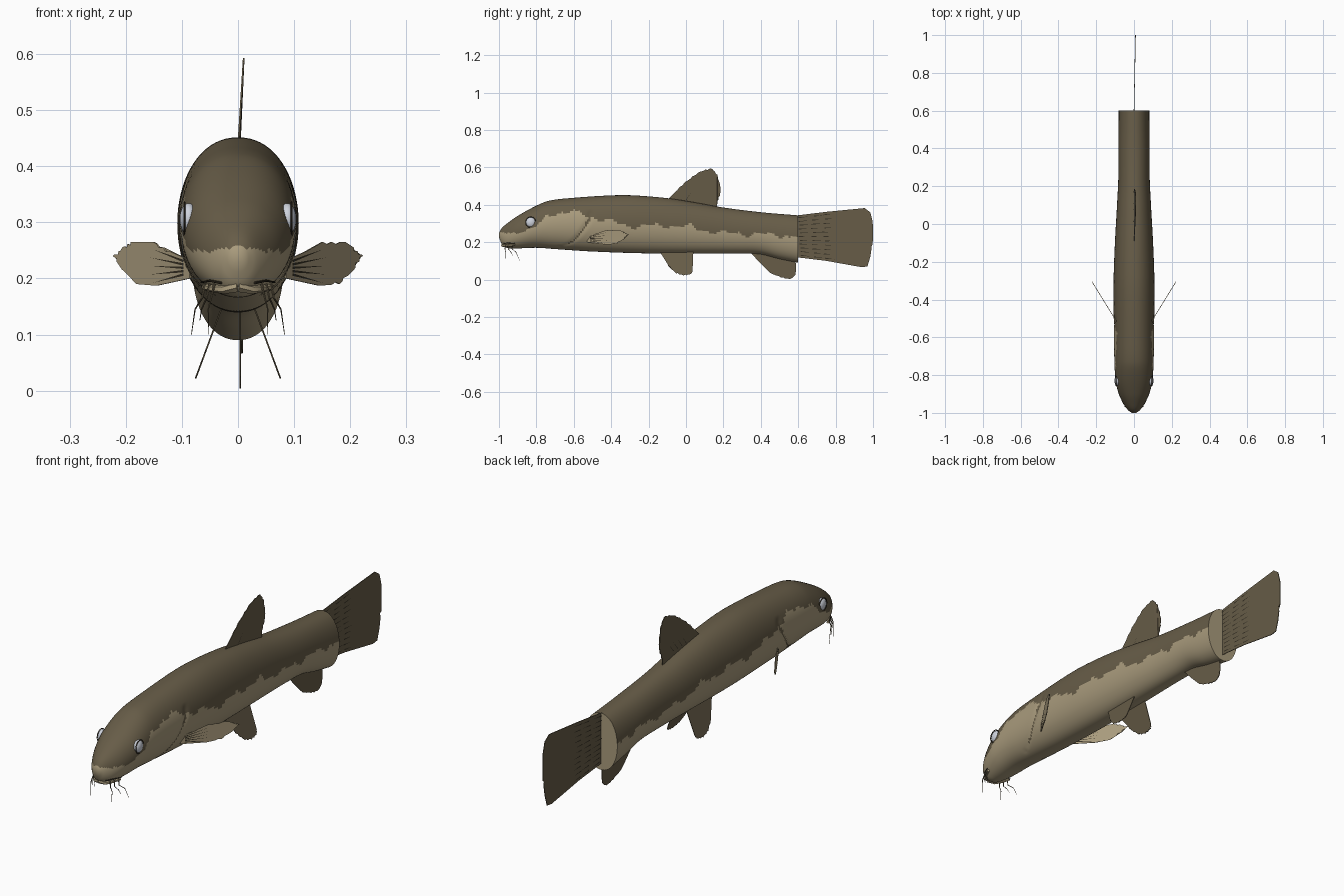
import bpy, bmesh, math, random
from mathutils import Vector

if "Cube" in bpy.data.objects:
    bpy.data.objects.remove(bpy.data.objects["Cube"])

random.seed(4)


def material(name, rgb):
    m = bpy.data.materials.new(name)
    m.diffuse_color = (*rgb, 1)
    m.use_nodes = True
    m.node_tree.nodes["Principled BSDF"].inputs["Base Color"].default_value = m.diffuse_color
    return m


BROWN = material("brown back", (0.135, 0.108, 0.064))
TAN = material("tan belly", (0.40, 0.33, 0.205))
DARK = material("dark rays", (0.035, 0.028, 0.017))
WHITE = material("pale eye", (0.62, 0.65, 0.72))


def add_mesh(name, bm, mats, smooth=True):
    bmesh.ops.recalc_face_normals(bm, faces=bm.faces)
    me = bpy.data.meshes.new(name)
    bm.to_mesh(me)
    bm.free()
    for m in mats:
        me.materials.append(m)
    ob = bpy.data.objects.new(name, me)
    bpy.context.collection.objects.link(ob)
    if smooth:
        bpy.ops.object.select_all(action='DESELECT')
        bpy.context.view_layer.objects.active = ob
        ob.select_set(True)
        bpy.ops.object.shade_smooth_by_angle(angle=math.radians(40))
    return ob


def spline(points, t):
    """Smooth interpolation of (t, value) pairs with limited slopes."""
    n = len(points)
    i = 0
    while i < n - 2 and t > points[i + 1][0]:
        i += 1

    def slope(k):
        a, b = points[max(k - 1, 0)], points[min(k + 1, n - 1)]
        return (b[1] - a[1]) / (b[0] - a[0])
    (t0, v0), (t1, v1) = points[i], points[i + 1]
    d = t1 - t0
    s = min(max((t - t0) / d, 0), 1)
    return ((2*s**3 - 3*s*s + 1) * v0 + (s**3 - 2*s*s + s) * d * slope(i)
            + (3*s*s - 2*s**3) * v1 + (s**3 - s*s) * d * slope(i + 1))


# Body profiles along y
TOP = [(-1, .25), (-.985, .275), (-.95, .305), (-.9, .34), (-.8, .395), (-.73, .422), (-.6, .437),
       (-.4, .45), (-.28, .45), (-.1, .435), (.05, .412), (.2, .385), (.4, .36), (.6, .343)]
LOW = [(-1, .225), (-.985, .19), (-.96, .17), (-.92, .166), (-.8, .17), (-.7, .163), (-.5, .15),
       (-.2, .14), (.3, .14), (.4, .135), (.5, .11), (.6, .09)]
WIDE = [(-1, .012), (-.985, .032), (-.95, .057), (-.9, .08), (-.84, .096), (-.75, .103),
        (-.6, .106), (-.3, .108), (-.1, .101), (.1, .09), (.25, .083), (.6, .081)]
EDGE = [(-1, .25), (-.9, .252), (-.8, .285), (-.72, .352), (-.58, .355), (-.45, .32), (-.3, .29),
        (0, .282), (.2, .25), (.4, .24), (.6, .232)]


def gill(z):
    return -.68 + .16 * math.sqrt(max(0, min(1, (z - .18) / .15)))


# Body: lofted rings with a gill crease
bm = bmesh.new()
rings = []
SEG, STEPS = 72, 170
for i in range(STEPS + 1):
    y = -1 + 1.6 * (i / STEPS) ** 1.12
    hi, lo, w = spline(TOP, y), spline(LOW, y), spline(WIDE, y)
    ring = []
    for j in range(SEG):
        a = 2 * math.pi * j / SEG
        c, s = math.cos(a), math.sin(a)
        x = w * math.copysign(abs(c) ** .92, c)
        z = (hi + lo) / 2 + (hi - lo) / 2 * s
        if .17 < z < .36:
            x *= 1 - .05 * math.exp(-((y - gill(z) - .008) / .013) ** 2)
        ring.append(bm.verts.new((x, y, z)))
    rings.append(ring)
for r0, r1 in zip(rings, rings[1:]):
    for j in range(SEG):
        k = (j + 1) % SEG
        bm.faces.new((r0[j], r0[k], r1[k], r1[j]))
bm.faces.new(rings[0])
bm.faces.new(rings[-1])
# Ragged border between back and belly
for f in bm.faces:
    p = f.calc_center_median()
    wave = .010 * math.sin(31 * p.y + 1) + .007 * math.sin(73 * p.y) + random.uniform(-.004, .004)
    if p.y < -.8:
        wave *= .4
    crease = .19 < p.z < .33 and 0 < p.y - gill(p.z) < .013
    cap = p.y > .599
    f.material_index = 0 if (p.z > spline(EDGE, p.y) + wave or crease) and not cap else 1
add_mesh("body", bm, [BROWN, TAN])


def ellipsoid(name, center, size, mat):
    b = bmesh.new()
    bmesh.ops.create_uvsphere(b, u_segments=24, v_segments=14, radius=1)
    for v in b.verts:
        v.co = Vector(center) + Vector([v.co[k] * size[k] for k in range(3)])
    return add_mesh(name, b, [mat])


def tube(name, points, radius, mat, taper=.3):
    b = bmesh.new()
    prev = None
    n = len(points)
    for i, p in enumerate(points):
        t = (Vector(points[min(i + 1, n - 1)]) - Vector(points[max(i - 1, 0)])).normalized()
        u = t.orthogonal().normalized()
        if abs(t.x) < .99:
            u = t.cross(Vector((1, 0, 0))).normalized()
        v = t.cross(u)
        r = radius * (1 + (taper - 1) * i / (n - 1))
        ring = [b.verts.new(Vector(p) + r * (u * math.cos(a * math.pi / 3) + v * math.sin(a * math.pi / 3)))
                for a in range(6)]
        if prev:
            for j in range(6):
                b.faces.new((prev[j], prev[(j + 1) % 6], ring[(j + 1) % 6], ring[j]))
        else:
            b.faces.new(ring)
        prev = ring
    b.faces.new(prev)
    return add_mesh(name, b, [mat])


def fin(name, outline, place, mat, rays=(), ragged=(0, 0)):
    """Thin plate from a 2D outline; place maps (u, v, side offset) to 3D."""
    pts = []
    for i, (p, q) in enumerate(zip(outline, outline[1:] + outline[:1])):
        steps = 5 if ragged[0] <= i < ragged[1] else 1
        for k in range(steps):
            t = k / steps
            d = Vector((q[1] - p[1], p[0] - q[0])).normalized() * (.004 if k % 2 else 0)
            pts.append((p[0] + (q[0] - p[0]) * t + d.x, p[1] + (q[1] - p[1]) * t + d.y))
    b = bmesh.new()
    sides = [[b.verts.new(place(u, v, o)) for u, v in pts] for o in (-.0015, .0015)]
    b.faces.new(sides[0])
    b.faces.new(sides[1][::-1])
    for i in range(len(pts)):
        k = (i + 1) % len(pts)
        b.faces.new((sides[0][i], sides[0][k], sides[1][k], sides[1][i]))
    bmesh.ops.triangulate(b, faces=[f for f in b.faces if len(f.verts) > 4])
    # Dark painted rays on both faces
    for (u0, v0), (u1, v1), w in rays:
        n = Vector((v0 - v1, u1 - u0)).normalized() * w
        for o in (-.0025, .0025):
            f = b.faces.new([b.verts.new(place(u, v, o)) for u, v in (
                (u0 + n.x, v0 + n.y), (u0 - n.x, v0 - n.y), (u1, v1))])
            f.material_index = 1
    return add_mesh(name, b, [mat, DARK], smooth=False)


# Tail fin with broken ray streaks
streaks = []
for i in range(11):
    t = (i + .5) / 11
    for a, e in ((.605, .66), (.68, .73), (.74, .79)):
        s = random.uniform(-.012, .012)
        za, ze = [.12 + .22 * t + (y - .6) * (t - .5) * .25 for y in (a, e)]
        streaks.append(((a + s, za), (e + s, ze), .0028))
fin("tail_fin", [(.585, .12), (.75, .10), (.94, .066), (.97, .07), (.985, .12), (.992, .165), (.975, .18),
                 (.998, .19), (1, .25), (.998, .31), (.985, .36), (.955, .382), (.75, .362), (.585, .342)],
    lambda u, v, o: (o + .008 * (u - .6) / .4, u, v), BROWN, streaks)

# Dorsal fin, leaning slightly
fin("dorsal_fin", [(-.1, .425), (.165, .37), (.168, .42), (.184, .47), (.17, .55), (.14, .592), (.08, .578),
                   (.01, .53), (-.06, .465)],
    lambda u, v, o: (o + .01 * max(0, v - .43) / .16, u, v), BROWN,
    [((.0 + .03 * i, .425), (.03 + .032 * i, .47), .0015) for i in range(4)], (2, 8))

# Anal fin
fin("anal_fin", [(.34, .15), (.39, .095), (.44, .045), (.5, .017), (.55, .004), (.58, .02), (.588, .06), (.585, .13)],
    lambda u, v, o: (o + .004, u, v), BROWN, [], (2, 6))

PECTORAL = [(.085, .232), (.12, .248), (.15, .265), (.19, .265), (.205, .255), (.222, .24), (.205, .215),
            (.18, .19), (.145, .187), (.085, .2)]
PELVIC = [(-.15, .165), (-.1, .085), (-.06, .04), (-.02, .025), (.02, .028), (.035, .045), (.04, .165)]
for side, word in ((-1, "left"), (1, "right")):
    # Paired fins
    fin(word + "_pectoral_fin", PECTORAL,
        lambda u, v, o: (side * (u + .85 * o), -.52 + (u - .09) * 1.62 - .5 * o, v), TAN,
        [((.095, .207 + .006 * i), (.15 + .004 * (i % 2), .192 + .015 * i), .0022) for i in range(5)], (1, 8))
    fin(word + "_pelvic_fin", PELVIC,
        lambda u, v, o: (side * (.03 + (.145 - v) * .37 + o), u, v), BROWN, [], (1, 5))
    # Eye with a thin dark rim
    ellipsoid(word + "_eye", (side * .088, -.83, .306), (.016, .026, .028), WHITE)
    ring = [(side * .0955, -.83 + .027 * math.cos(a * math.pi / 12), .306 + .029 * math.sin(a * math.pi / 12))
            for a in range(25)]
    tube(word + "_eye_rim", ring, .002, DARK, 1)
    # Mouth corner and lip
    tube(word + "_mouth_line", [(side * .03, -.975, .192), (side * .05, -.95, .196), (side * .066, -.915, .193)],
         .0025, DARK, .6)
    tube(word + "_lip", [(0, -.98, .184), (side * .025, -.972, .18), (side * .045, -.95, .182),
                         (side * .06, -.915, .185)], .009, TAN, .6)
    # Barbels
    for n, (x, y, tx, ty, tz) in enumerate(((.042, -.962, .052, -.965, .10), (.05, -.945, .068, -.925, .125),
                                            (.058, -.925, .083, -.89, .10))):
        tube(f"{word}_barbel_{n}", [(side * x, y, .19), (side * (x + .006), y - .006, .165),
                                    (side * (x + tx) / 2 + side * .006, (y + ty) / 2, .145),
                                    (side * tx, ty, tz)], .0026, BROWN, .25)

# Snout tip
ellipsoid("snout_tip", (0, -.988, .237), (.012, .012, .012), TAN)
